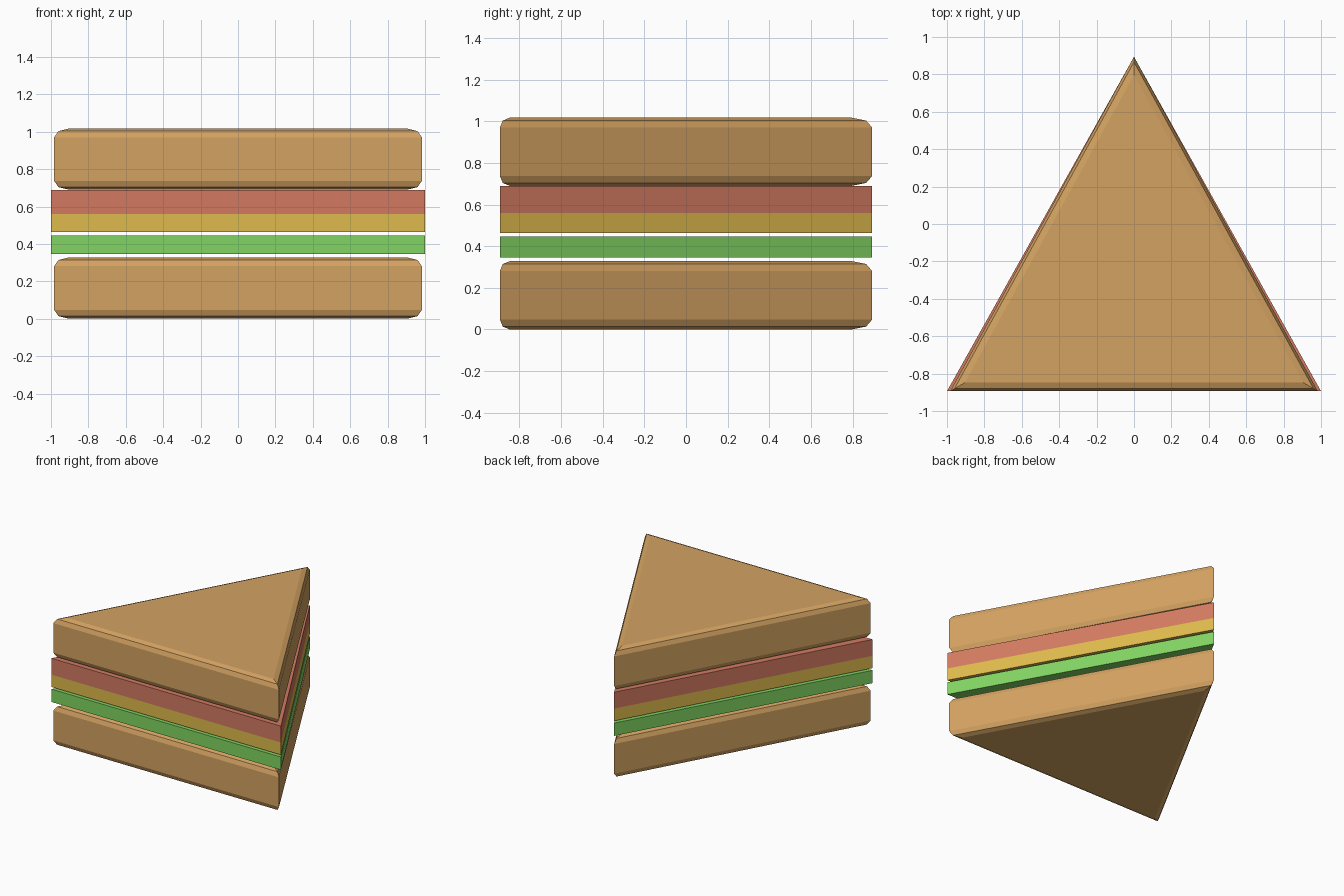
import bpy
import bmesh
import math

cube = bpy.data.objects.get("Cube")
if cube:
    bpy.data.objects.remove(cube, do_unlink=True)

FRONT, BACK = -0.894, 0.894
DEPTH = BACK - FRONT


def make_material(name, colour):
    mat = bpy.data.materials.new(name)
    mat.use_nodes = True
    mat.diffuse_color = (*colour, 1)
    mat.node_tree.nodes["Principled BSDF"].inputs["Base Color"].default_value = (*colour, 1)
    return mat


def triangle(half, inset):
    """Corners of the wedge outline, moved inwards evenly by inset."""
    drop = inset * math.hypot(half, DEPTH) / half
    inner = half * (1 - (inset + drop) / DEPTH)
    return [(-inner, FRONT + inset), (inner, FRONT + inset), (0, BACK - drop)]


def wedge(name, half, rings, mat):
    """Loft triangular rings, given as (height, inset), into a closed slab."""
    bm = bmesh.new()
    loops = [[bm.verts.new((x, y, z)) for x, y in triangle(half, inset)]
             for z, inset in rings]
    for low, high in zip(loops, loops[1:]):
        for i in range(3):
            j = (i + 1) % 3
            bm.faces.new((low[i], low[j], high[j], high[i]))
    bm.faces.new(loops[0][::-1])
    bm.faces.new(loops[-1])
    mesh = bpy.data.meshes.new(name)
    bm.to_mesh(mesh)
    bm.free()
    mesh.materials.append(mat)
    obj = bpy.data.objects.new(name, mesh)
    bpy.context.collection.objects.link(obj)
    return obj


def bread_slice(name, bottom, top, mat, radius=0.047):
    """Slab with two-step bevels around its upper and lower faces."""
    steps = [(radius * (1 - math.cos(a)), radius * (1 - math.sin(a)))
             for a in (0, math.pi / 4, math.pi / 2)]
    rings = [(bottom + dz, inset) for dz, inset in steps]
    rings += [(top - dz, inset) for dz, inset in reversed(steps)]
    return wedge(name, 0.983, rings, mat)


bread = make_material("bread brown", (0.65, 0.36, 0.12))
ham = make_material("ham pink", (0.65, 0.195, 0.12))
cheese = make_material("cheese yellow", (0.73, 0.49, 0.072))
lettuce = make_material("lettuce green", (0.22, 0.66, 0.122))

# Bread slices
bread_slice("bottom_bread", 0, 0.328, bread)
bread_slice("top_bread", 0.69, 1.017, bread)

# Fillings
for name, bottom, top, mat in (("lettuce", 0.345, 0.446, lettuce),
                               ("cheese", 0.463, 0.56, cheese),
                               ("ham", 0.56, 0.689, ham)):
    wedge(name, 1.0, [(bottom, 0), (top, 0)], mat)
